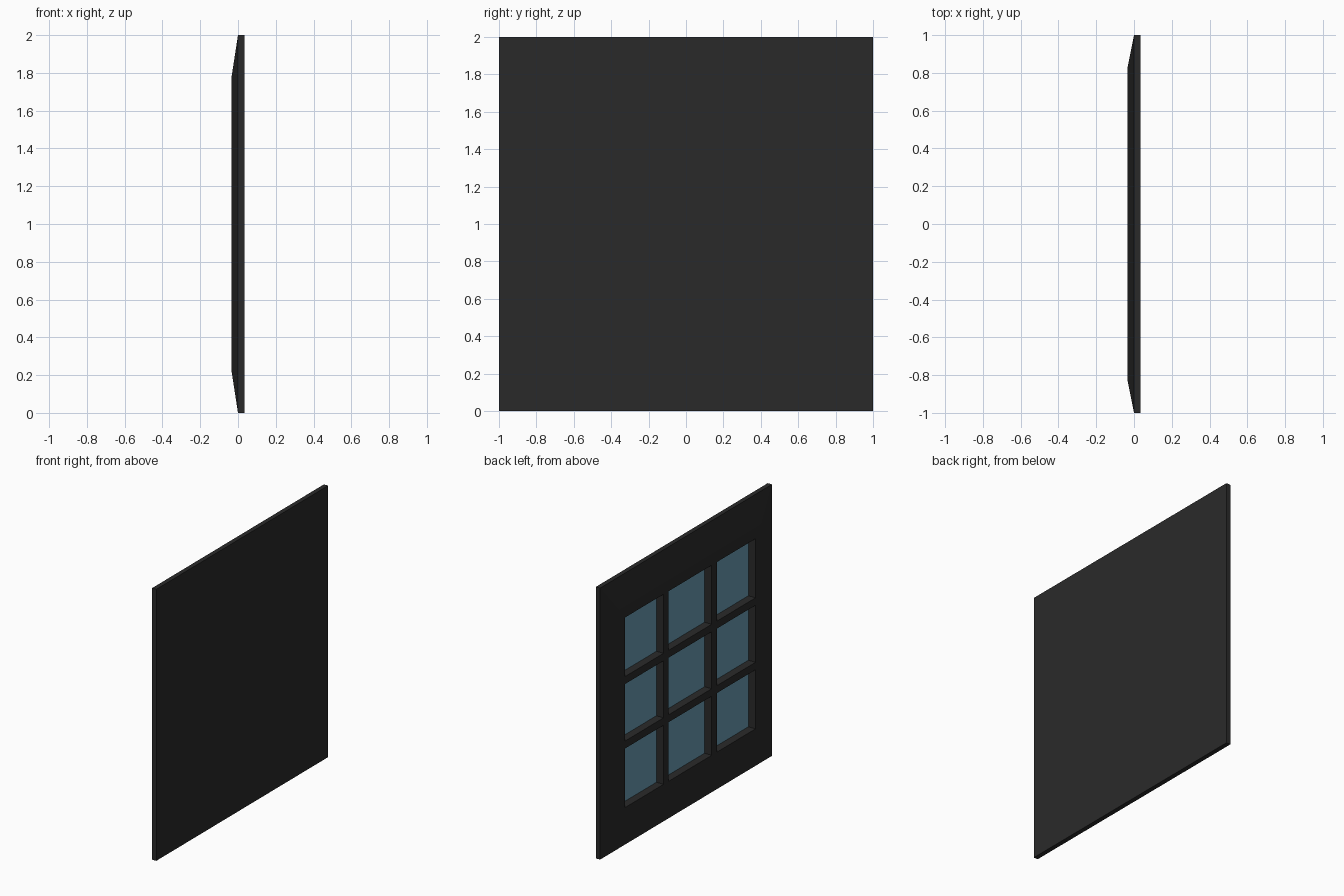
import bpy, bmesh
from mathutils import Matrix

if "Cube" in bpy.data.objects:
    bpy.data.objects.remove(bpy.data.objects["Cube"])


def material(name, rgb):
    m = bpy.data.materials.new(name)
    m.diffuse_color = (*rgb, 1)
    m.use_nodes = True
    m.node_tree.nodes["Principled BSDF"].inputs["Base Color"].default_value = m.diffuse_color
    return m


def to_object(name, bm, mat):
    bmesh.ops.recalc_face_normals(bm, faces=bm.faces)
    me = bpy.data.meshes.new(name)
    bm.to_mesh(me)
    bm.free()
    me.materials.append(mat)
    ob = bpy.data.objects.new(name, me)
    bpy.context.collection.objects.link(ob)
    return ob


def add_box(bm, x, y, z):
    spans = (x, y, z)
    mid = [(a + b) / 2 for a, b in spans]
    size = [b - a for a, b in spans]
    bmesh.ops.create_cube(bm, size=1, matrix=Matrix.Translation(mid) @ Matrix.Diagonal((*size, 1)))


dark = material("dark_frame", (0.023, 0.023, 0.023))
blue = material("blue_glass", (0.14, 0.33, 0.45))

# Opening spans across the panel and up it
COLS = [(-0.76, -0.31), (-0.25, 0.25), (0.31, 0.76)]
ROWS = [(0.30, 0.735), (0.79, 1.21), (1.265, 1.70)]
GLASS_X = 0.024

# Panel: three rectangular loops, giving flat edges and a sloped front border
bm = bmesh.new()
loops = []
for x, hy, hz in ((0.034, 1, 1), (0.0, 1, 1), (-0.034, 0.83, 0.78)):
    loops.append([bm.verts.new((x, sy * hy, 1 + sz * hz))
                  for sy, sz in ((-1, -1), (1, -1), (1, 1), (-1, 1))])
for a, b in zip(loops, loops[1:]):
    for i in range(4):
        j = (i + 1) % 4
        bm.faces.new((a[i], a[j], b[j], b[i]))
bm.faces.new(loops[0])
bm.faces.new(loops[-1])
panel = to_object("window_frame", bm, dark)

# Cut the nine pane recesses
bm = bmesh.new()
for y in COLS:
    for z in ROWS:
        add_box(bm, (-0.2, GLASS_X + 0.004), y, z)
cutter = to_object("recess_cutter", bm, dark)
cutter.hide_render = True
cutter.hide_set(True)
mod = panel.modifiers.new("recesses", 'BOOLEAN')
mod.object = cutter
mod.operation = 'DIFFERENCE'
mod.solver = 'EXACT'
bpy.context.view_layer.objects.active = panel
bpy.ops.object.modifier_apply(modifier=mod.name)
bpy.data.objects.remove(cutter)

# Glass panes at the bottom of the recesses
bm = bmesh.new()
for y in COLS:
    for z in ROWS:
        add_box(bm, (GLASS_X, GLASS_X + 0.004), y, z)
to_object("glass_panes", bm, blue)
